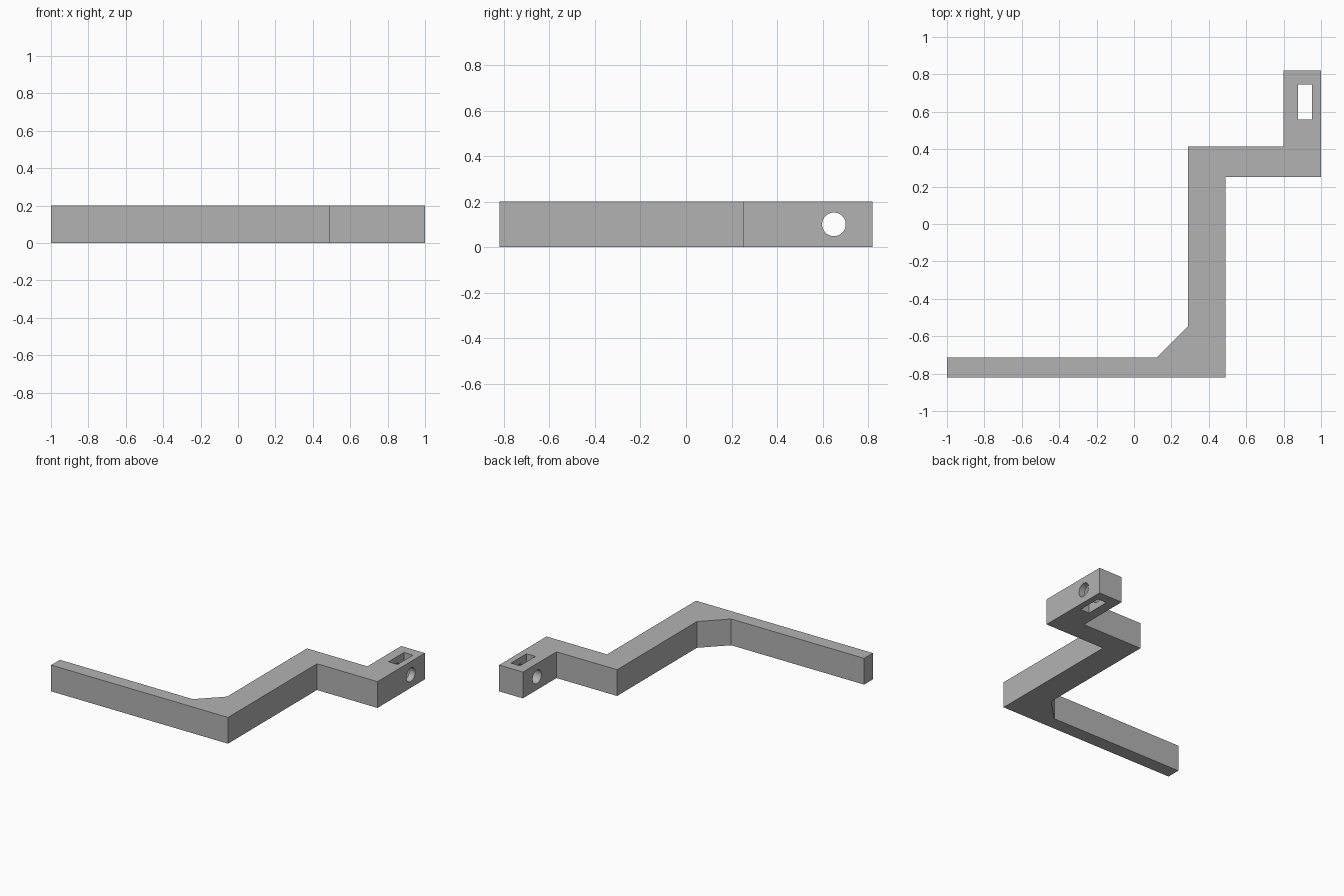
import bpy
import bmesh
import math

cube = bpy.data.objects.get("Cube")
if cube:
    bpy.data.objects.remove(cube, do_unlink=True)

HEIGHT = 0.2

grey = bpy.data.materials.new("plain grey")
grey.use_nodes = True
colour = (0.45, 0.45, 0.45, 1)
grey.diffuse_color = colour
grey.node_tree.nodes["Principled BSDF"].inputs["Base Color"].default_value = colour


def extruded(name, outline):
    """Solid bar made by raising a plan outline to the full height."""
    bm = bmesh.new()
    base = bm.faces.new([bm.verts.new((x, y, 0)) for x, y in outline])
    raised = bmesh.ops.extrude_face_region(bm, geom=[base])["geom"]
    bmesh.ops.translate(bm, vec=(0, 0, HEIGHT),
                        verts=[v for v in raised if isinstance(v, bmesh.types.BMVert)])
    bmesh.ops.recalc_face_normals(bm, faces=bm.faces)
    mesh = bpy.data.meshes.new(name)
    bm.to_mesh(mesh)
    bm.free()
    mesh.materials.append(grey)
    obj = bpy.data.objects.new(name, mesh)
    bpy.context.collection.objects.link(obj)
    return obj


def cut(target, cutter):
    """Subtract a cutter, then discard it."""
    cutter.hide_render = True
    if not cutter.data.materials:
        cutter.data.materials.append(grey)
    mod = target.modifiers.new(cutter.name, 'BOOLEAN')
    mod.operation = 'DIFFERENCE'
    mod.solver = 'EXACT'
    mod.object = cutter
    bpy.ops.object.select_all(action='DESELECT')
    target.select_set(True)
    bpy.context.view_layer.objects.active = target
    bpy.ops.object.modifier_apply(modifier=mod.name)
    bpy.data.objects.remove(cutter, do_unlink=True)


# Stepped bar with a long arm, gusseted corner and end lug
bracket = extruded("stepped_bracket", [
    (-1, -0.82), (0.49, -0.82), (0.49, 0.25), (1, 0.25), (1, 0.82), (0.8, 0.82),
    (0.8, 0.415), (0.29, 0.415), (0.29, -0.545), (0.12, -0.715), (-1, -0.715)])

# Vertical slot through the lug
bpy.ops.mesh.primitive_cube_add(size=1, location=(0.914, 0.653, HEIGHT / 2))
slot = bpy.context.object
slot.name = "slot_cutter"
slot.scale = (0.075, 0.186, HEIGHT * 2)
cut(bracket, slot)

# Round cross hole through the lug
bpy.ops.mesh.primitive_cylinder_add(vertices=48, radius=0.052, depth=0.5,
                                    location=(0.9, 0.65, HEIGHT / 2),
                                    rotation=(0, math.pi / 2, 0))
hole = bpy.context.object
hole.name = "hole_cutter"
cut(bracket, hole)

bpy.ops.object.shade_smooth_by_angle(angle=math.radians(30))
